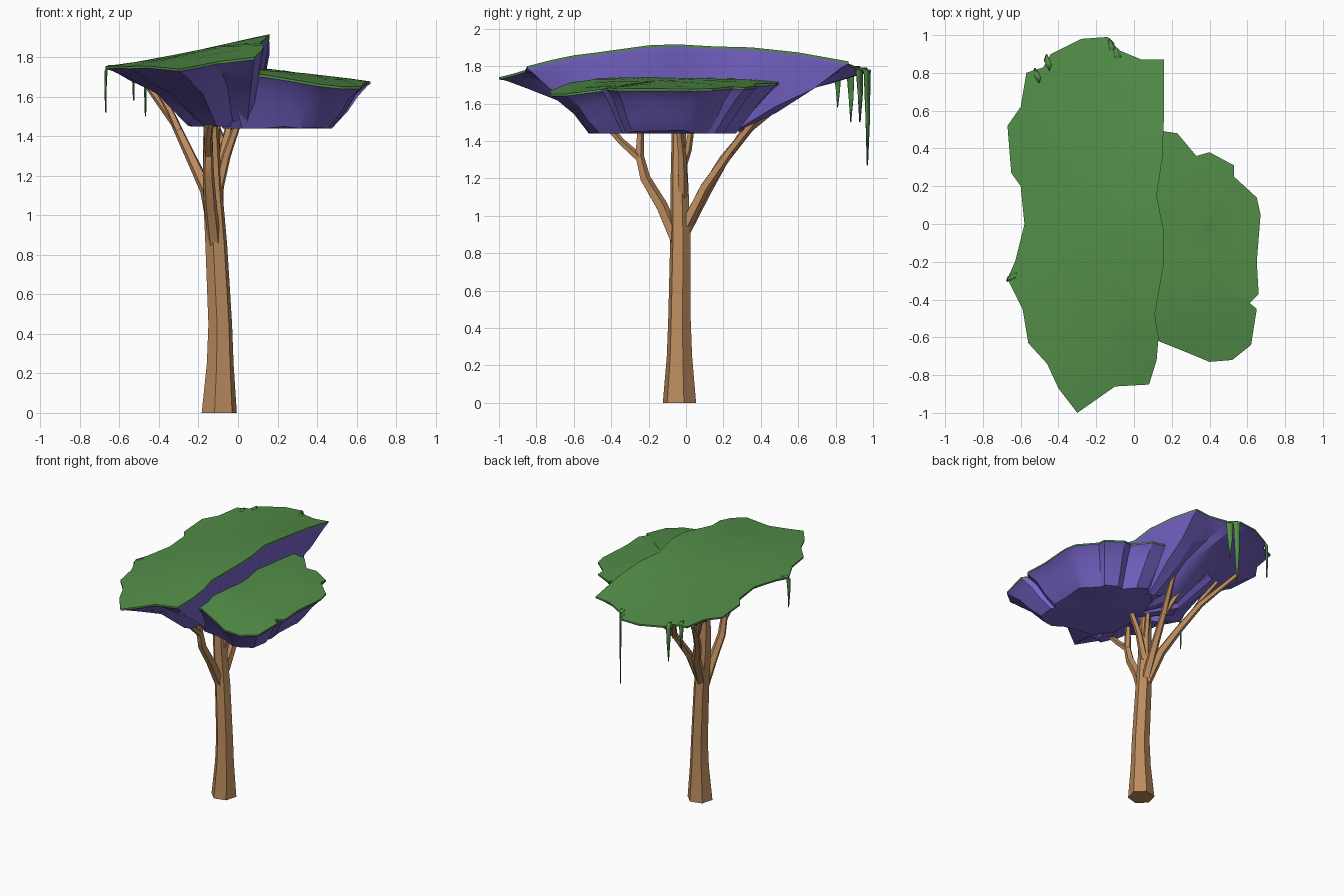
import bpy, bmesh, math, random
from mathutils import Vector

random.seed(4)
cube = bpy.data.objects.get("Cube")
if cube:
    bpy.data.objects.remove(cube)


def material(name, color):
    m = bpy.data.materials.new(name)
    m.use_nodes = True
    m.diffuse_color = (*color, 1)
    m.node_tree.nodes["Principled BSDF"].inputs["Base Color"].default_value = (*color, 1)
    return m


GREEN = material("leaf green", (.085, .27, .065))
PURPLE = material("underside purple", (.19, .13, .6))
BARK = material("bark brown", (.5, .26, .11))


def finish(bm, name, materials, angle=25):
    bmesh.ops.recalc_face_normals(bm, faces=bm.faces)
    mesh = bpy.data.meshes.new(name)
    bm.to_mesh(mesh)
    bm.free()
    for m in materials:
        mesh.materials.append(m)
    obj = bpy.data.objects.new(name, mesh)
    bpy.context.collection.objects.link(obj)
    bpy.ops.object.select_all(action='DESELECT')
    obj.select_set(True)
    bpy.context.view_layer.objects.active = obj
    bpy.ops.object.shade_smooth_by_angle(angle=math.radians(angle))
    return obj


def bridge(bm, a, b, index=0):
    n = len(a)
    for i in range(n):
        j = (i + 1) % n
        bm.faces.new((a[i], a[j], b[j], b[i])).material_index = index


def fan(bm, ring, co, index=0):
    tip = bm.verts.new(co)
    for i in range(len(ring)):
        bm.faces.new((ring[i - 1], ring[i], tip)).material_index = index


def canopy(name, outline, height, top_mid, low_mid, floor, steps, cliff):
    """Leafy top sheet over a faceted bowl that narrows down to the floor."""
    bm = bmesh.new()
    rim = [bm.verts.new((x, y, height(x, y))) for x, y in outline]
    # gently sloping top
    last = rim
    for s in (.7, .35):
        ring = []
        for x, y in outline:
            p = Vector(top_mid).lerp(Vector((x, y)), s)
            ring.append(bm.verts.new((*p, height(*p) + random.uniform(-.003, .003))))
        bridge(bm, last, ring)
        last = ring
    fan(bm, last, (*top_mid, height(*top_mid)))
    # thin leafy lip
    lip = [bm.verts.new(v.co - Vector((0, 0, .012))) for v in rim]
    bridge(bm, rim, lip)
    # rugged underside
    last = lip
    for s, t in steps:
        ring = []
        for x, y in outline:
            p = Vector(low_mid).lerp(Vector((x, y)), s)
            k = t * (cliff if x > 0 else 1) * random.uniform(.9, 1.1)
            z = height(x, y)
            ring.append(bm.verts.new((*p, z + (floor - z) * min(k, 1))))
        bridge(bm, last, ring, 1)
        last = ring
    fan(bm, last, (*low_mid, floor), 1)
    return finish(bm, name, (GREEN, PURPLE))


# Large upper canopy, rising toward its cliff edge
def upper_height(x, y):
    rise = max(0, (x + .67) / .82) ** 1.2
    return 1.755 + .16 * rise * (1 - .75 * y * y) - (.03 * y * y if y < 0 else 0)


upper_outline = [
    (.16, .87), (.04, .87), (-.08, .92), (-.14, .99), (-.28, .98), (-.44, .9), (-.48, .83),
    (-.57, .8), (-.6, .62), (-.67, .52), (-.65, .27), (-.6, .2), (-.58, 0), (-.63, -.2),
    (-.67, -.29), (-.59, -.45), (-.56, -.63), (-.46, -.74), (-.4, -.87), (-.3, -1),
    (-.2, -.93), (-.1, -.86), (.08, -.85), (.12, -.72), (.13, -.6), (.11, -.48),
    (.16, -.2), (.16, -.05), (.12, .15), (.15, .35), (.16, .6)]
canopy("upper_canopy", upper_outline, upper_height, (-.2, 0), (.02, -.15), 1.45,
       [(.96, .06), (.82, .22), (.62, .42), (.4, .95)], 1.6)


# Smaller lower canopy with a drooping front
def lower_height(x, y):
    return 1.74 - .06 * max(0, (x - .15) / .5) - .15 * max(0, -y - .43) - .08 * max(0, y - .2)


lower_outline = [
    (.67, .05), (.65, .14), (.53, .25), (.53, .31), (.4, .38), (.33, .36), (.23, .48),
    (.1, .5), (-.1, .35), (-.2, 0), (-.2, -.4), (-.05, -.6), (.13, -.62), (.28, -.68),
    (.4, -.73), (.52, -.72), (.62, -.64), (.65, -.45), (.61, -.42), (.66, -.37), (.65, -.2)]
canopy("lower_canopy", lower_outline, lower_height, (.3, -.15), (.15, -.13), 1.44,
       [(.97, .1), (.88, .3), (.78, .6), (.65, 1)], 1)


def limb(name, points, sides=6):
    """Faceted tapering tube through (x, y, z, radius) points."""
    bm = bmesh.new()
    path = [Vector(p[:3]) for p in points]
    rings = []
    for i, p in enumerate(points):
        way = path[min(i + 1, len(path) - 1)] - path[max(i - 1, 0)]
        if p[2] == 0:
            way = Vector((0, 0, 1))
        turn = Vector((0, 0, 1)).rotation_difference(way)
        ring = []
        for k in range(sides):
            a = math.tau * (k + .25) / sides
            ring.append(bm.verts.new(path[i] + turn @ Vector((math.cos(a), math.sin(a), 0)) * p[3]))
        if rings:
            bridge(bm, rings[-1], ring)
        rings.append(ring)
    bm.faces.new(rings[0])
    bm.faces.new(rings[-1])
    return finish(bm, name, (BARK,))


# Trunk and branches
limb("trunk", [(-.095, -.035, 0, .092), (-.09, -.035, .25, .07), (-.09, -.035, .45, .062),
               (-.11, -.03, .85, .057), (-.13, -.035, 1.15, .05), (-.14, -.04, 1.52, .036)])
limb("front_branch", [(-.12, -.05, .86, .035), (-.14, -.13, 1.05, .034), (-.15, -.22, 1.2, .03),
                      (-.15, -.25, 1.32, .025), (-.15, -.24, 1.54, .018)], 5)
limb("front_twig", [(-.15, -.24, 1.3, .024), (-.15, -.34, 1.39, .02), (-.13, -.46, 1.52, .016)], 5)
limb("left_branch", [(-.11, -.02, 1.1, .03), (-.06, -.02, 1.3, .024), (.01, -.04, 1.5, .018)], 5)
limb("middle_twig", [(-.13, -.04, 1.2, .024), (-.11, .01, 1.35, .02), (-.1, .04, 1.55, .016)], 5)
limb("back_right_branch", [(-.12, -.01, .92, .036), (-.16, .1, 1.13, .034), (-.24, .2, 1.3, .028),
                           (-.32, .34, 1.47, .023), (-.46, .58, 1.66, .016)], 5)
limb("back_right_twig", [(-.3, .3, 1.43, .022), (-.34, .32, 1.52, .018), (-.42, .4, 1.66, .014)], 5)
limb("back_left_branch", [(-.11, 0, .95, .034), (-.1, .1, 1.15, .03), (-.07, .24, 1.35, .024),
                          (-.03, .36, 1.5, .02), (.02, .5, 1.66, .015)], 5)
limb("back_left_twig", [(-.07, .24, 1.34, .022), (-.12, .32, 1.48, .018), (-.15, .42, 1.62, .014)], 5)


# Hanging vines: thin strips that curl over the rim and taper to a point
def vine(name, x, y, tip, width, side, top):
    bm = bmesh.new()
    side = Vector((*side, 0)).normalized()
    out = Vector((x, y, 0)).normalized()
    rows = [(-.07, top, 1), (-.02, top + .005, 1), (0, top - .02, 1),
            (.004, (top + tip) / 2, .65), (.002, tip, .08)]
    last = None
    for push, z, w in rows:
        p = Vector((x, y, z)) + out * push
        pair = [bm.verts.new(p + side * (width * w * d)) for d in (-.5, .5)]
        if last:
            bm.faces.new((last[0], last[1], pair[1], pair[0]))
        last = pair
    obj = finish(bm, name, (GREEN,))
    solid = obj.modifiers.new("thickness", 'SOLIDIFY')
    solid.thickness = .006


vines = [(-.12, .97, 1.27, .045, (-1, 1)), (-.09, .93, 1.5, .05, (-1, 1)),
         (-.47, .88, 1.5, .04, (.3, 1)), (-.53, .81, 1.58, .035, (.3, 1)),
         (-.67, -.29, 1.52, .03, (.3, 1))]
for i, (x, y, tip, width, side) in enumerate(vines):
    vine(f"vine_{i + 1}", x, y, tip, width, side, upper_height(x, y) + .004)
